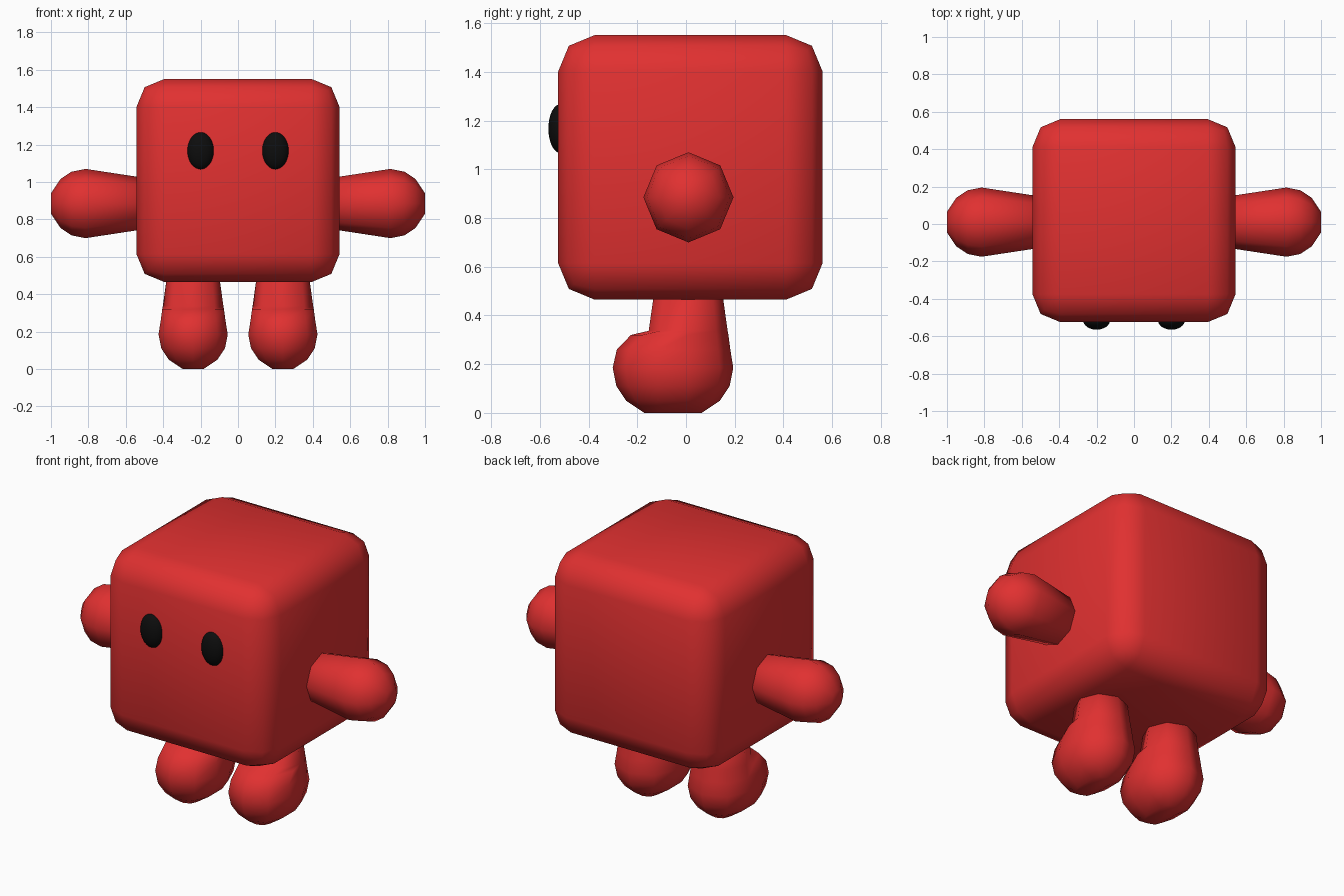
import bpy, bmesh, math
from mathutils import Matrix

cube = bpy.data.objects.get("Cube")
if cube:
    bpy.data.objects.remove(cube, do_unlink=True)


def material(name, color):
    mat = bpy.data.materials.new(name)
    mat.use_nodes = True
    mat.diffuse_color = color
    mat.node_tree.nodes["Principled BSDF"].inputs["Base Color"].default_value = color
    return mat


RED = material("bright red", (0.75, 0.03, 0.03, 1))
BLACK = material("eye black", (0.004, 0.004, 0.004, 1))


def finish(bm, name, mat, matrix=Matrix()):
    bmesh.ops.transform(bm, matrix=matrix, verts=bm.verts)
    bmesh.ops.recalc_face_normals(bm, faces=bm.faces)
    for face in bm.faces:
        face.smooth = True
    mesh = bpy.data.meshes.new(name)
    bm.to_mesh(mesh)
    bm.free()
    mesh.materials.append(mat)
    obj = bpy.data.objects.new(name, mesh)
    bpy.context.collection.objects.link(obj)
    return obj


def limb(rings, sides=8):
    """Loft rings of (height, radius, forward push of the front half)."""
    bm = bmesh.new()
    loops = []
    for z, r, push in rings:
        def point(i, shift):
            a = i * math.tau / sides
            return bm.verts.new((r * math.cos(a), r * math.sin(a) - shift, z))
        half = sides // 2
        back = [point(i, 0) for i in range(half + 1)]
        front = [point(i, push) for i in range(half, sides + 1)]
        loops.append(back + front)
    for low, high in zip(loops, loops[1:]):
        for i in range(len(low)):
            j = (i + 1) % len(low)
            bm.faces.new((low[i], low[j], high[j], high[i]))
    bm.faces.new(loops[0][::-1])
    bm.faces.new(loops[-1])
    bmesh.ops.remove_doubles(bm, verts=bm.verts, dist=0.0005)
    return bm


# Body: rounded cube
bm = bmesh.new()
bmesh.ops.create_cube(bm, size=1.086)
bmesh.ops.bevel(bm, geom=bm.edges[:], offset=0.15, segments=2, profile=0.5,
                affect='EDGES')
finish(bm, "body", RED, Matrix.Translation((0, 0.018, 1.008)))

ARM = [(0.40, 0.122, 0), (0.815, 0.185, 0), (0.89, 0.17, 0),
       (0.95, 0.13, 0), (1.0, 0.055, 0)]
LEG = [(0, 0.055, 0.125), (0.05, 0.13, 0.125), (0.11, 0.17, 0.125),
       (0.185, 0.185, 0.125), (0.26, 0.173, 0.12), (0.32, 0.165, 0.07),
       (0.337, 0.162, 0), (0.55, 0.132, 0)]

for side, sign in (("left", 1), ("right", -1)):
    # Arm: club shape pointing sideways
    turn = Matrix.Rotation(sign * math.pi / 2, 4, 'Y')
    finish(limb(ARM), side + "_arm", RED,
           Matrix.Translation((0, 0.01, 0.885)) @ turn)
    # Leg with forward foot
    finish(limb(LEG), side + "_leg", RED,
           Matrix.Translation((sign * 0.24, 0.009, 0)))
    # Eye: shallow ellipsoid set in the face
    bm = bmesh.new()
    bmesh.ops.create_uvsphere(bm, u_segments=24, v_segments=16, radius=1)
    finish(bm, side + "_eye", BLACK,
           Matrix.Translation((sign * 0.2, -0.515, 1.167))
           @ Matrix.Diagonal((0.072, 0.05, 0.101, 1)))
